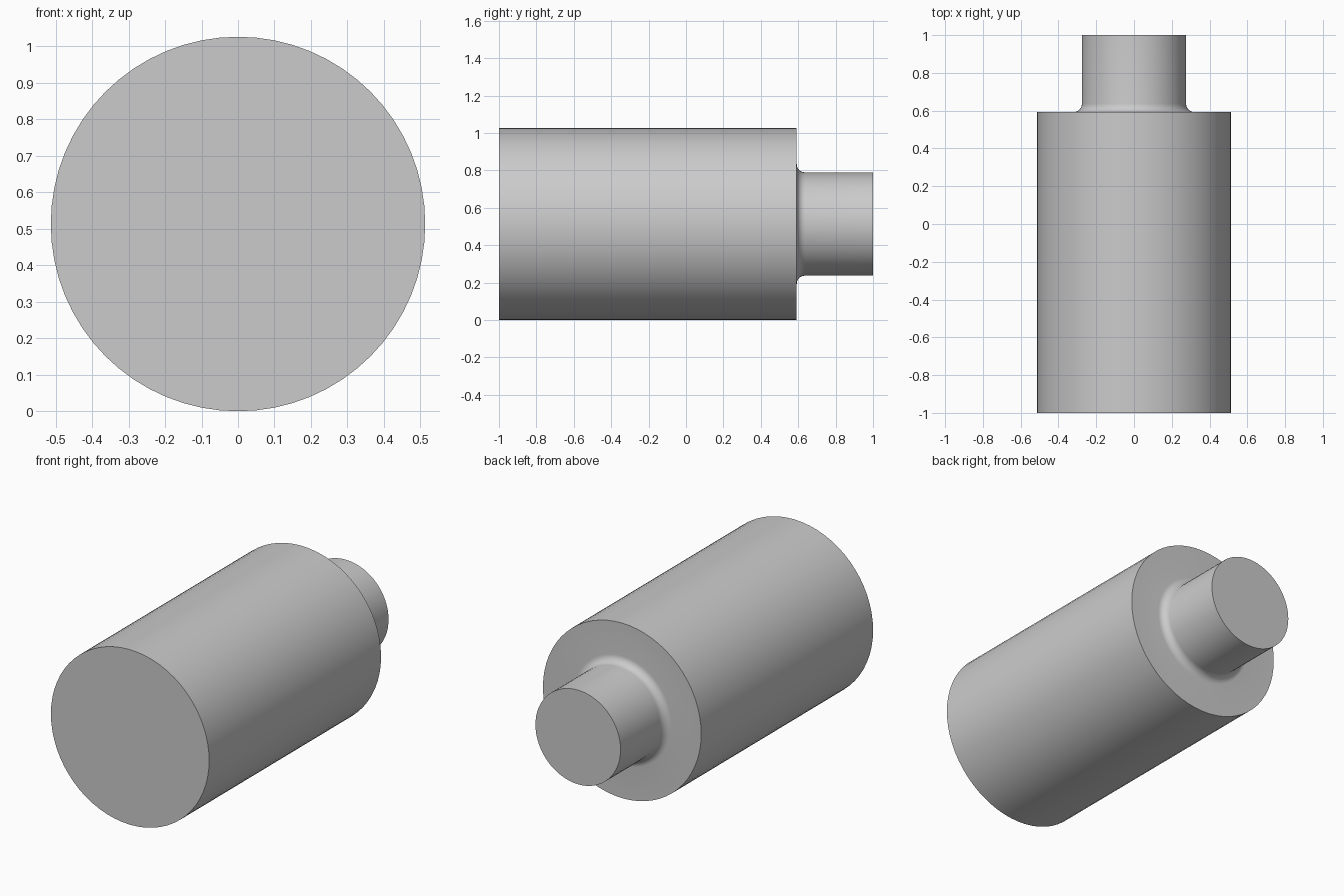
import bpy, bmesh, math
from mathutils import Vector, Matrix

cube = bpy.data.objects.get("Cube")
if cube:
    bpy.data.objects.remove(cube, do_unlink=True)

SEGMENTS = 64
BODY_R, STUB_R, FILLET = 0.513, 0.276, 0.045
FRONT, SHOULDER, BACK = -1.0, 0.592, 1.0

grey = bpy.data.materials.new("plain grey")
grey.use_nodes = True
colour = (0.6, 0.6, 0.6, 1)
grey.diffuse_color = colour
grey.node_tree.nodes["Principled BSDF"].inputs["Base Color"].default_value = colour

# Profile as (radius, y): front cap, body, shoulder, fillet, stub, back cap
profile = [(0, FRONT), (BODY_R, FRONT), (BODY_R, SHOULDER)]
for i in range(9):
    a = math.pi / 2 * i / 8
    profile.append((STUB_R + FILLET * (1 - math.sin(a)),
                    SHOULDER + FILLET * (1 - math.cos(a))))
profile += [(STUB_R, BACK), (0, BACK)]

# Turn the profile around the long axis
bm = bmesh.new()
verts = [bm.verts.new((r, y, 0)) for r, y in profile]
edges = [bm.edges.new(pair) for pair in zip(verts, verts[1:])]
bmesh.ops.spin(bm, geom=verts + edges, cent=(0, 0, 0), axis=(0, 1, 0),
               angle=math.tau, steps=SEGMENTS, use_duplicate=False)
bmesh.ops.remove_doubles(bm, verts=bm.verts, dist=0.0001)

# Merge the fans of triangles into clean end caps
centres = [v for v in bm.verts if Vector((v.co.x, v.co.z)).length < 0.001]
bmesh.ops.dissolve_verts(bm, verts=centres)
bmesh.ops.recalc_face_normals(bm, faces=bm.faces)
bmesh.ops.transform(bm, matrix=Matrix.Translation((0, 0, BODY_R)), verts=bm.verts)

mesh = bpy.data.meshes.new("stepped_shaft")
bm.to_mesh(mesh)
bm.free()
mesh.materials.append(grey)
shaft = bpy.data.objects.new("stepped_shaft", mesh)
bpy.context.collection.objects.link(shaft)

# Smooth sides and fillet, crisp rims
bpy.ops.object.select_all(action='DESELECT')
shaft.select_set(True)
bpy.context.view_layer.objects.active = shaft
bpy.ops.object.shade_smooth_by_angle(angle=math.radians(30))
